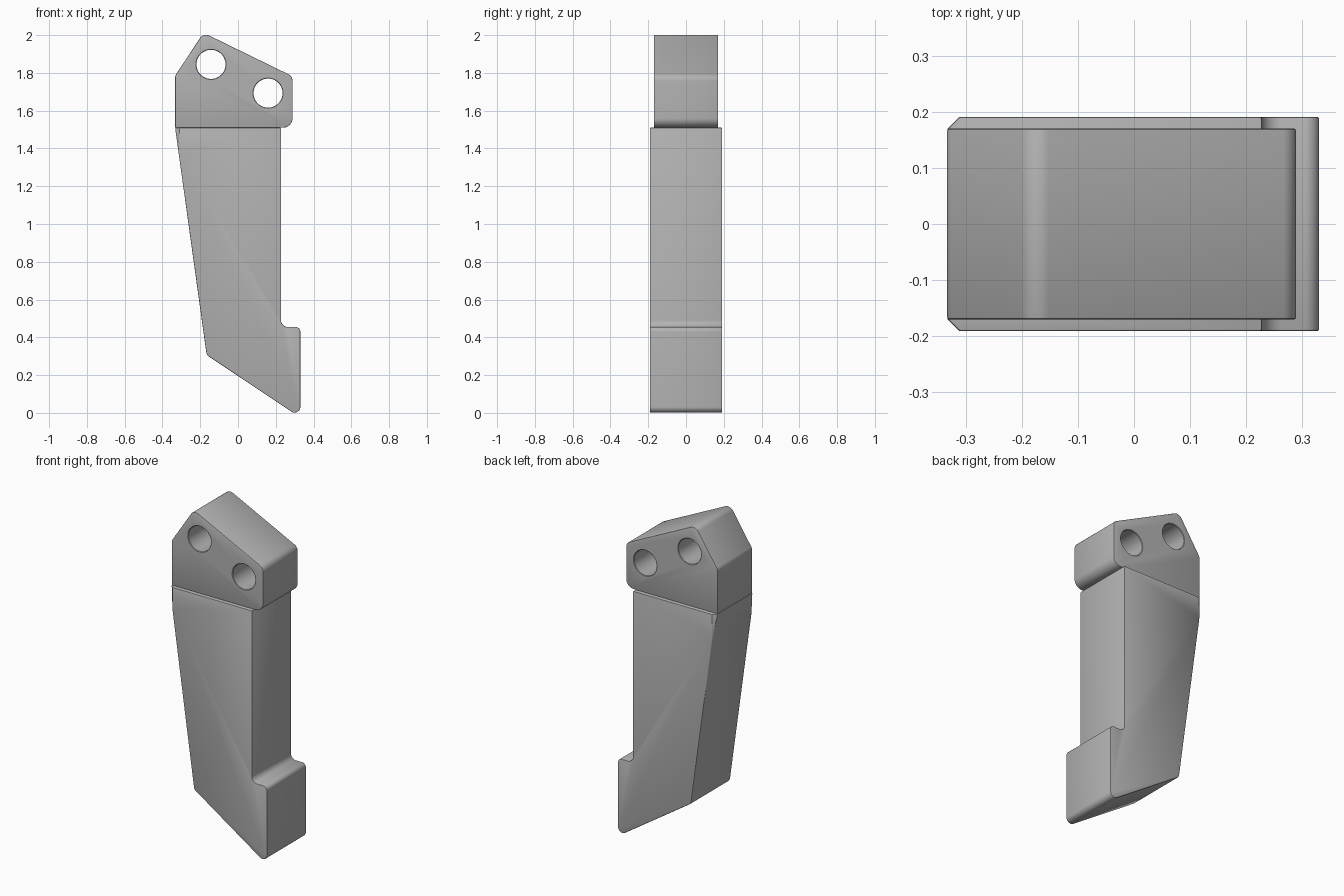
import bpy
import bmesh
from math import cos, pi, radians, sin, tan
from mathutils import Vector

cube = bpy.data.objects.get("Cube")
if cube:
    bpy.data.objects.remove(cube)

grey = bpy.data.materials.new("plain grey")
grey.use_nodes = True
grey.diffuse_color = (0.45, 0.45, 0.45, 1)
grey.node_tree.nodes["Principled BSDF"].inputs["Base Color"].default_value = grey.diffuse_color


def rounded(corners, steps=8):
    """Turn (x, z, radius) corners into an outline with arcs."""
    outline = []
    for i, (x, z, r) in enumerate(corners):
        p = Vector((x, z))
        if r == 0:
            outline.append(p)
            continue
        a = (Vector(corners[i - 1][:2]) - p).normalized()
        b = (Vector(corners[(i + 1) % len(corners)][:2]) - p).normalized()
        half = a.angle(b) / 2
        start, end = p + a * r / tan(half), p + b * r / tan(half)
        centre = p + (a + b).normalized() * r / sin(half)
        for k in range(steps + 1):
            spoke = start.lerp(end, k / steps) - centre
            outline.append(centre + spoke.normalized() * r)
    return outline


def make_object(name, bm):
    bmesh.ops.recalc_face_normals(bm, faces=bm.faces)
    mesh = bpy.data.meshes.new(name)
    bm.to_mesh(mesh)
    bm.free()
    mesh.materials.append(grey)
    obj = bpy.data.objects.new(name, mesh)
    bpy.context.collection.objects.link(obj)
    return obj


def loft(rings):
    """Join matching rings of points with quads and cap both ends."""
    bm = bmesh.new()
    loops = [[bm.verts.new(p) for p in ring] for ring in rings]
    for near, far in zip(loops, loops[1:]):
        for i in range(len(near)):
            bm.faces.new((near[i - 1], near[i], far[i], far[i - 1]))
    bm.faces.new(loops[0])
    bm.faces.new(loops[-1])
    return bm


def slab(corners, depth):
    outline = rounded(corners)
    return loft([[(p.x, y, p.y) for p in outline] for y in (-depth, depth)])


def activate(obj):
    bpy.ops.object.select_all(action="DESELECT")
    obj.select_set(True)
    bpy.context.view_layer.objects.active = obj


def soften(obj):
    activate(obj)
    bevel = obj.modifiers.new("Edge bevel", "BEVEL")
    bevel.width = 0.004
    bevel.segments = 2
    bevel.limit_method = "ANGLE"
    bevel.angle_limit = radians(50)
    bpy.ops.object.modifier_apply(modifier=bevel.name)


# Lower arm: tapering shank with a stepped foot
arm_mesh = slab([(-0.333, 1.51, 0), (0.228, 1.51, 0), (0.228, 0.455, 0.035),
                 (0.33, 0.455, 0.025), (0.33, -0.025, 0.03), (-0.166, 0.306, 0.03)], 0.191)
# Upright corner cuts where the shank meets the narrower head
for side in (-1, 1):
    bmesh.ops.bisect_plane(
        arm_mesh, geom=arm_mesh.verts[:] + arm_mesh.edges[:] + arm_mesh.faces[:], dist=1e-5,
        plane_co=(-0.333, side * 0.169, 0), plane_no=(-1, side, 0), clear_outer=True)
    bmesh.ops.holes_fill(arm_mesh, edges=[e for e in arm_mesh.edges if e.is_boundary])
lower_arm = make_object("lower_arm", arm_mesh)
soften(lower_arm)

# Head: five-sided block
head = make_object("head", slab(
    [(-0.333, 1.51, 0), (0.289, 1.51, 0.05), (0.289, 1.782, 0.04),
     (-0.183, 2.0125, 0.04), (-0.333, 1.785, 0.04)], 0.17))
soften(head)

# Two pin holes through the head, with slightly flared rims
turns = [2 * pi * k / 48 for k in range(48)]
for x, z in ((-0.143, 1.845), (0.159, 1.693)):
    cutter = make_object("hole_cutter", loft(
        [[(x + r * cos(t), y, z + r * sin(t)) for t in turns]
         for y, r in ((-0.18, 0.09), (-0.167, 0.077), (0.167, 0.077), (0.18, 0.09))]))
    cutter.hide_render = True
    activate(head)
    hole = head.modifiers.new("Pin hole", "BOOLEAN")
    hole.operation = "DIFFERENCE"
    hole.solver = "EXACT"
    hole.object = cutter
    bpy.ops.object.modifier_apply(modifier=hole.name)
    bpy.data.objects.remove(cutter)

for obj in (lower_arm, head):
    activate(obj)
    bpy.ops.object.shade_smooth_by_angle(angle=radians(30))
